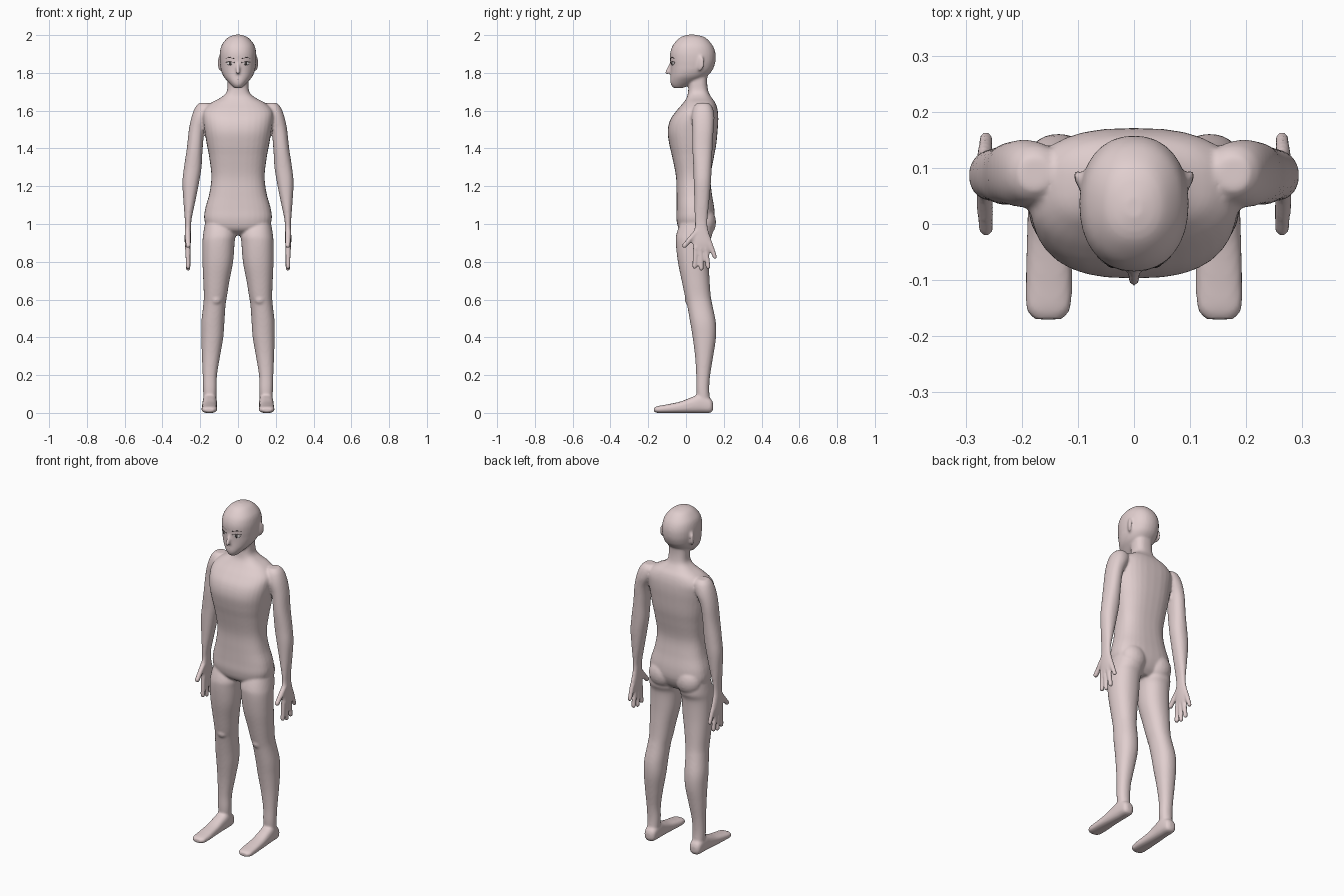
import bpy, bmesh
from math import sin, cos, pi
from mathutils import Vector, Matrix


def spline(rows, steps=5):
    """Catmull-Rom interpolation of cross-section rows."""
    out = []
    for i in range(len(rows) - 1):
        a, b, c, d = (rows[max(0, min(len(rows) - 1, i + k))] for k in (-1, 0, 1, 2))
        for s in range(steps):
            t = s / steps
            out.append([0.5 * (2 * q + (r - p) * t + (2 * p - 5 * q + 4 * r - u) * t * t
                               + (3 * q - p - 3 * r + u) * t ** 3)
                        for p, q, r, u in zip(a, b, c, d)])
    return out + [list(rows[-1])]


def loft(bm, rows, power=2.2, side=1, along_y=False, n=32):
    """Rows: position, x min, x max, then min and max of the third axis."""
    rings = []
    for t, x0, x1, w0, w1 in spline(rows):
        ring = []
        for k in range(n):
            c, s = cos(2 * pi * k / n), sin(2 * pi * k / n)
            sx = abs(c) ** (2 / power) * (1 if c >= 0 else -1)
            sw = abs(s) ** (2 / power) * (1 if s >= 0 else -1)
            x = side * ((x0 + x1) / 2 + (x1 - x0) / 2 * sx)
            w = (w0 + w1) / 2 + (w1 - w0) / 2 * sw
            ring.append(bm.verts.new((x, t, w) if along_y else (x, w, t)))
        rings.append(ring)
    for a, b in zip(rings, rings[1:]):
        for k in range(n):
            bm.faces.new((a[k], a[(k + 1) % n], b[(k + 1) % n], b[k]))
    bm.faces.new(rings[0])
    bm.faces.new(rings[-1])


def ball(bm, centre, radii, tilt=0):
    m = (Matrix.Translation(centre) @ Matrix.Rotation(tilt, 4, 'Z')
         @ Matrix.Diagonal((*radii, 1)))
    bmesh.ops.create_uvsphere(bm, u_segments=20, v_segments=12, radius=1, matrix=m)


def capsule(bm, a, b, ra, rb):
    pts = []
    for p, r in ((a, ra), (b, rb)):
        for j in range(1, 8):
            for k in range(12):
                th, ph = pi * j / 8, 2 * pi * k / 12
                pts.append(bm.verts.new(Vector(p) + r * Vector(
                    (sin(th) * cos(ph), sin(th) * sin(ph), cos(th)))))
    bmesh.ops.convex_hull(bm, input=pts)
    bmesh.ops.delete(bm, geom=[v for v in pts if v.is_valid and not v.link_faces],
                     context='VERTS')


def finish(bm, name, colour):
    bmesh.ops.recalc_face_normals(bm, faces=bm.faces[:])
    me = bpy.data.meshes.new(name)
    bm.to_mesh(me)
    bm.free()
    for p in me.polygons:
        p.use_smooth = True
    mat = bpy.data.materials.new(name + "_colour")
    mat.diffuse_color = (*colour, 1)
    me.materials.append(mat)
    ob = bpy.data.objects.new(name, me)
    bpy.context.collection.objects.link(ob)
    return ob


def symmetric(rows):
    return [(z, -w, w, a, b) for z, w, a, b in rows]


body = bmesh.new()

# Torso and neck
loft(body, symmetric([
    (.94, .07, .01, .10), (.97, .15, -.035, .13), (1.02, .178, -.05, .15),
    (1.08, .174, -.05, .150), (1.16, .152, -.05, .137), (1.25, .141, -.053, .130),
    (1.35, .152, -.072, .147), (1.42, .165, -.088, .160), (1.49, .177, -.097, .167),
    (1.55, .185, -.084, .171), (1.60, .183, -.050, .168), (1.64, .145, -.016, .156),
    (1.67, .090, .004, .135), (1.70, .060, .011, .119), (1.75, .055, .013, .112),
    (1.81, .055, .01, .115)]), power=2.6)

# Head
loft(body, symmetric([
    (2.002, .015, .01, .05), (1.988, .052, -.030, .10), (1.95, .085, -.067, .138),
    (1.91, .096, -.083, .155), (1.87, .097, -.084, .157), (1.84, .094, -.082, .151),
    (1.81, .089, -.081, .137), (1.78, .076, -.082, .108), (1.755, .055, -.083, .065),
    (1.735, .036, -.078, .02), (1.720, .02, -.066, -.015)]))

# Nose
capsule(body, (0, -.079, 1.855), (0, -.100, 1.803), .006, .011)

LEG = [
    (1.03, .04, .170, -.02, .135), (.95, .014, .184, -.050, .140),
    (.90, .018, .188, -.054, .124), (.80, .026, .188, -.043, .121),
    (.70, .045, .184, -.023, .125), (.62, .058, .181, -.006, .131),
    (.57, .066, .184, .006, .140), (.48, .072, .194, .022, .158),
    (.40, .078, .194, .035, .159), (.30, .095, .191, .048, .144),
    (.20, .111, .187, .054, .128), (.12, .113, .185, .054, .123),
    (.03, .118, .180, .060, .130)]
FOOT = [
    (.144, .135, .165, .02, .05), (.130, .116, .182, .001, .075),
    (.08, .111, .187, -.001, .10), (.03, .112, .189, -.001, .083),
    (-.03, .112, .191, -.001, .060), (-.10, .110, .193, -.001, .045),
    (-.15, .113, .192, 0, .036), (-.170, .128, .178, .006, .027)]
ARM = [
    (1.641, .15, .205, .06, .12), (1.618, .13, .226, .04, .14),
    (1.57, .14, .245, .030, .150), (1.50, .175, .260, .034, .146),
    (1.40, .187, .271, .034, .140), (1.30, .193, .286, .039, .136),
    (1.22, .206, .294, .041, .132), (1.12, .226, .289, .044, .123),
    (1.03, .245, .282, .046, .114), (.99, .248, .281, .047, .114),
    (.95, .249, .282, .038, .123), (.90, .250, .282, .035, .140),
    (.87, .252, .279, .038, .141), (.853, .258, .273, .048, .132)]
# Finger base y, base z, tip y, tip z, radius
FINGERS = [(.052, .88, .045, .773, .0125), (.076, .88, .081, .764, .0125),
           (.102, .88, .118, .772, .0125), (.126, .90, .153, .825, .012),
           (.058, .96, -.008, .885, .014)]

for s in (1, -1):
    loft(body, LEG, side=s)
    loft(body, FOOT, power=2.6, side=s, along_y=True)
    loft(body, ARM, side=s)
    for y0, z0, y1, z1, r in FINGERS:
        capsule(body, (s * .266, y0, z0), (s * .264, y1, z1), r + .002, r)
    # Kneecap, buttock and ear
    ball(body, (s * .116, .024, .60), (.032, .031, .032))
    ball(body, (s * .088, .098, 1.01), (.078, .061, .08))
    ball(body, (s * .094, .074, 1.852), (.009, .025, .042), s * -.45)

# Fuse all the parts into one smooth skin
skin = finish(body, "body", (.75, .62, .62))
fuse = skin.modifiers.new("fuse", 'REMESH')
fuse.mode = 'VOXEL'
fuse.voxel_size = .0065
fuse.use_smooth_shade = True
relax = skin.modifiers.new("relax", 'SMOOTH')
relax.factor = .5
relax.iterations = 5

# Eyes, brows and mouth
whites, irises, brows, mouth = (bmesh.new() for _ in range(4))
for s in (1, -1):
    ball(whites, (s * .042, -.070, 1.85), (.019, .005, .009), s * .38)
    ball(irises, (s * .041, -.0725, 1.85), (.009, .005, .010), s * .38)
    for bm, z, r in ((brows, 1.880, .003), (irises, 1.860, .002)):
        capsule(bm, (s * .020, -.080, z - .005), (s * .044, -.072, z + .002), r, r)
        capsule(bm, (s * .044, -.072, z + .002), (s * .064, -.058, z - .003), r, r * .6)
    capsule(mouth, (0, -.081, 1.767), (s * .020, -.077, 1.768), .002, .0015)
finish(whites, "eye_whites", (.8, .76, .76))
finish(irises, "irises_and_lashes", (.06, .05, .05))
finish(brows, "eyebrows", (.12, .09, .09))
finish(mouth, "mouth_line", (.25, .16, .16))
